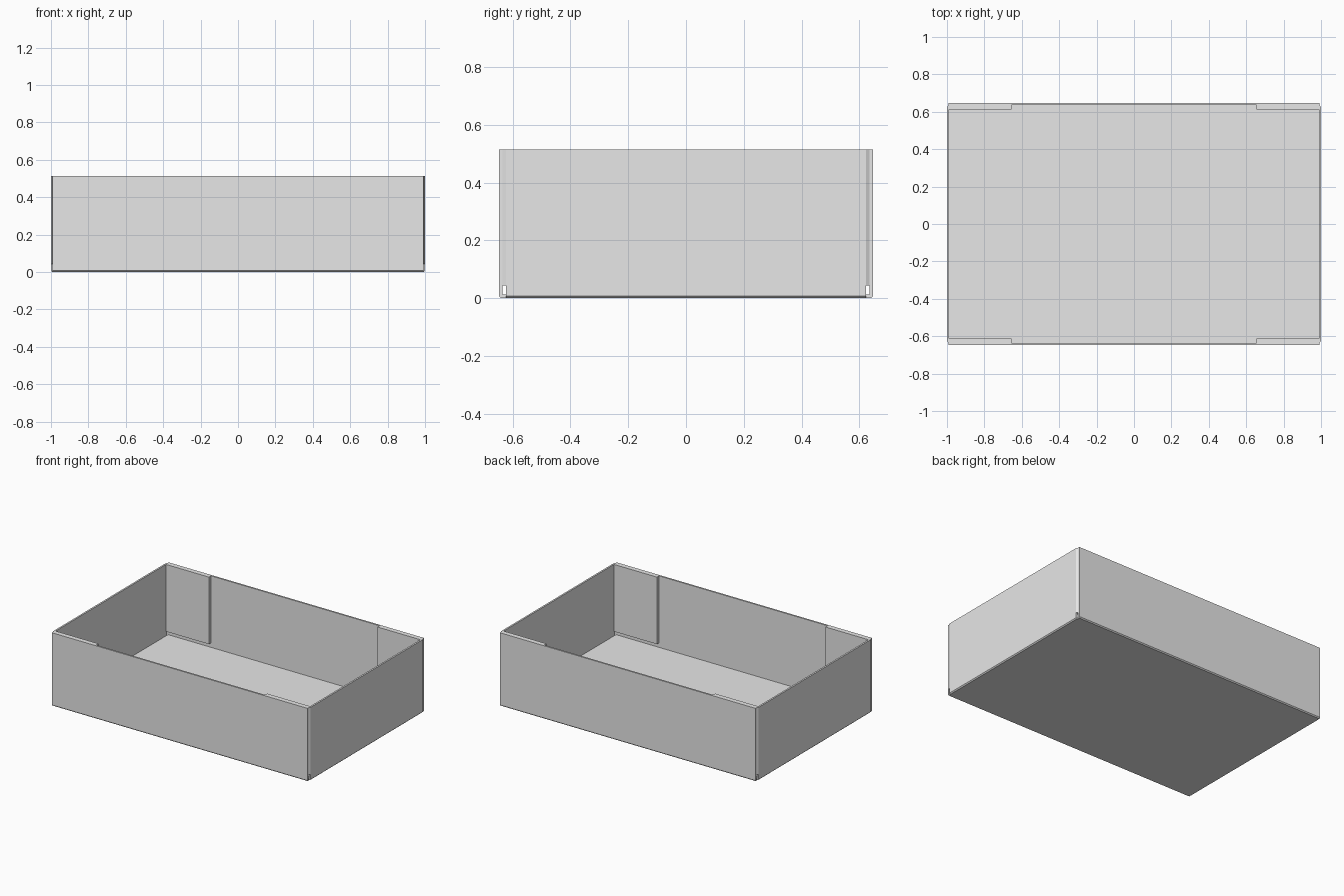
import bpy
import bmesh
from mathutils import Vector

cube = bpy.data.objects.get("Cube")
if cube:
    bpy.data.objects.remove(cube, do_unlink=True)

# Overall sizes of the folded tray
HALF_X, HALF_Y, HEIGHT = 1.0, 0.647, 0.514
THICK = 0.012
IN_X, IN_Y = HALF_X - THICK, HALF_Y - THICK
SIDE_X = 0.993      # half length of the front and back walls
END_Y = 0.623       # half width of the end walls
CREASE = 0.007      # folded edge along the bottom
FLAP_X, FLAP_Y, FLAP_Z = 0.655, 0.612, 0.043

grey = bpy.data.materials.new("plain_grey_board")
grey.use_nodes = True
grey.diffuse_color = (0.8, 0.8, 0.8, 1)
grey.node_tree.nodes["Principled BSDF"].inputs["Base Color"].default_value = (0.8, 0.8, 0.8, 1)


def prism(name, points, along):
    """Extrude a flat outline along a vector into a closed, flat-faced part."""
    bm = bmesh.new()
    face = bm.faces.new([bm.verts.new(p) for p in points])
    new = bmesh.ops.extrude_face_region(bm, geom=[face])["geom"]
    moved = [v for v in new if isinstance(v, bmesh.types.BMVert)]
    bmesh.ops.translate(bm, verts=moved, vec=Vector(along))
    bmesh.ops.recalc_face_normals(bm, faces=bm.faces)
    mesh = bpy.data.meshes.new(name)
    bm.to_mesh(mesh)
    bm.free()
    mesh.materials.append(grey)
    obj = bpy.data.objects.new(name, mesh)
    bpy.context.collection.objects.link(obj)
    return obj


def wall_profile(outer, inner):
    """Cross-section of a wall with a creased bottom edge: (distance, height)."""
    return [(inner, 0), (outer - CREASE, 0), (outer, CREASE),
            (outer, HEIGHT), (inner, HEIGHT)]


# Floor panel
prism("floor", [(-IN_X, -IN_Y, 0), (IN_X, -IN_Y, 0), (IN_X, IN_Y, 0), (-IN_X, IN_Y, 0)],
      (0, 0, THICK))

# Long walls
for name, s in (("front", -1), ("back", 1)):
    prism(name + "_wall", [(-SIDE_X, s * d, z) for d, z in wall_profile(HALF_Y, IN_Y)],
          (2 * SIDE_X, 0, 0))

# End walls
for name, s in (("right", -1), ("left", 1)):
    prism(name + "_end_wall", [(s * d, -END_Y, z) for d, z in wall_profile(HALF_X, IN_X)],
          (0, 2 * END_Y, 0))

# Corner flaps folded from the end walls against the long walls
flap = [(FLAP_X, FLAP_Y), (IN_X, FLAP_Y), (HALF_X, END_Y), (SIDE_X, IN_Y), (FLAP_X, IN_Y)]
for side, sx in (("right", -1), ("left", 1)):
    for end, sy in (("front", -1), ("back", 1)):
        prism(f"{end}_{side}_flap", [(sx * x, sy * y, FLAP_Z) for x, y in flap],
              (0, 0, HEIGHT - FLAP_Z))
